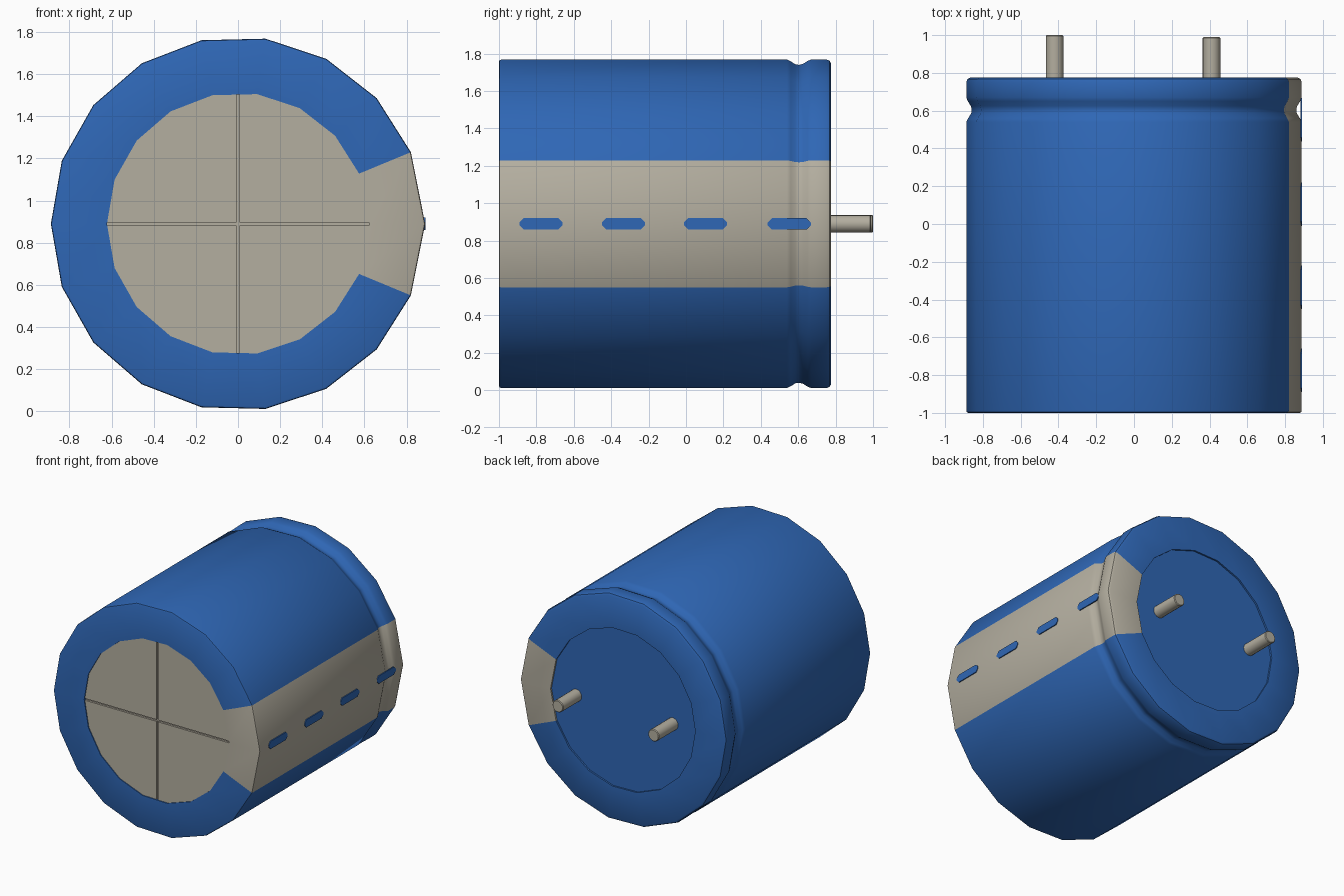
import bpy, bmesh, math

if "Cube" in bpy.data.objects:
    bpy.data.objects.remove(bpy.data.objects["Cube"])

CZ = 0.89          # height of the can's axis
R = 0.888          # sleeve radius
HALF = math.radians(22.5)   # half angle of the pale stripe


def material(name, rgb):
    m = bpy.data.materials.new(name)
    m.use_nodes = True
    m.diffuse_color = (*rgb, 1)
    bsdf = m.node_tree.nodes["Principled BSDF"]
    bsdf.inputs["Base Color"].default_value = (*rgb, 1)
    bsdf.inputs["Roughness"].default_value = 0.5
    return m


BLUE = material("sleeve blue", (0.028, 0.135, 0.465))
GREY = material("warm grey", (0.455, 0.425, 0.35))


def finish(name, bm, mats, smooth=True):
    bmesh.ops.recalc_face_normals(bm, faces=bm.faces[:])
    mesh = bpy.data.meshes.new(name)
    bm.to_mesh(mesh)
    bm.free()
    for m in mats:
        mesh.materials.append(m)
    ob = bpy.data.objects.new(name, mesh)
    bpy.context.collection.objects.link(ob)
    if smooth:
        bpy.ops.object.select_all(action='DESELECT')
        ob.select_set(True)
        bpy.context.view_layer.objects.active = ob
        bpy.ops.object.shade_smooth_by_angle(angle=math.radians(35))
    return ob


def lathe(name, profile, angles, mats, rule):
    """Turn (radius, y) points about the can's axis; rule picks each face's material."""
    bm = bmesh.new()
    rings = [[bm.verts.new((r * math.cos(a), y, CZ + r * math.sin(a))) for a in angles]
             for r, y in profile]
    n = len(angles)
    for a, b in zip(rings, rings[1:]):
        for i in range(n):
            j = (i + 1) % n
            f = bm.faces.new((a[i], a[j], b[j], b[i]))
            f.material_index = rule(f.calc_center_median())
    return finish(name, bm, mats)


def rod(name, x, z, radius, y0, y1, sides, mats, rule=None, bevel=0):
    """Capped cylinder along y."""
    bm = bmesh.new()
    ring = [bm.verts.new((x + radius * math.cos(2 * math.pi * i / sides), y0,
                          z + radius * math.sin(2 * math.pi * i / sides))) for i in range(sides)]
    cap = bm.faces.new(ring)
    ext = bmesh.ops.extrude_face_region(bm, geom=[cap])["geom"]
    top = [v for v in ext if isinstance(v, bmesh.types.BMVert)]
    bmesh.ops.translate(bm, verts=top, vec=(0, y1 - y0, 0))
    if not any(f.calc_center_median().y < y0 + 1e-5 for f in bm.faces):
        bm.faces.new(ring)
    if bevel:
        rim = [e for e in bm.edges if all(v.co.y > y1 - 1e-5 for v in e.verts)]
        bmesh.ops.bevel(bm, geom=rim, offset=bevel, segments=1, affect='EDGES')
    if rule:
        for f in bm.faces:
            f.material_index = rule(f.calc_center_median())
    return finish(name, bm, mats)


def prism(name, points, offset, mats):
    """Extrude a closed outline of 3D points by an offset."""
    bm = bmesh.new()
    f = bm.faces.new([bm.verts.new(p) for p in points])
    low = list(f.verts)
    ext = bmesh.ops.extrude_face_region(bm, geom=[f])["geom"]
    bmesh.ops.translate(bm, verts=[v for v in ext if isinstance(v, bmesh.types.BMVert)], vec=offset)
    if not any(set(g.verts) == set(low) for g in bm.faces):
        bm.faces.new(low)
    return finish(name, bm, mats, smooth=False)


# Shrink sleeve with crimp groove and folded end lips; two facets form the stripe
angles = [-HALF, 0] + [HALF + i * (2 * math.pi - 2 * HALF) / 16 for i in range(16)]
sleeve_profile = [(0.622, -0.98), (0.622, -1), (R - 0.012, -1), (R - 0.003, -0.996), (R, -0.985),
                  (R, 0.54), (R - 0.01, 0.56), (R - 0.026, 0.585), (R - 0.029, 0.605),
                  (R - 0.024, 0.625), (R - 0.008, 0.65), (R, 0.67), (R, 0.75),
                  (R - 0.006, 0.767), (R - 0.02, 0.775), (0.622, 0.775), (0.622, 0.755)]
lathe("sleeve", sleeve_profile, angles, [BLUE, GREY],
      lambda c: int(abs(math.atan2(c.z - CZ, c.x)) < HALF))

# Inner can: grey at the front, blue base at the back
rod("inner_can", 0, CZ, 0.7, -0.978, 0.762, 48, [BLUE, GREY], lambda c: int(c.y < -0.9))

# Vent end: four quarter plates separated by a scored cross
GAP, PR = 0.007, 0.65
edge = math.asin(GAP / PR)
for q, label in enumerate(("upper_left", "upper_right", "lower_right", "lower_left")):
    sx, sz = ((1, 1), (-1, 1), (-1, -1), (1, -1))[q]
    arc = [edge + (math.pi / 2 - 2 * edge) * i / 12 for i in range(13)]
    outline = [(GAP, GAP)] + [(PR * math.cos(a), PR * math.sin(a)) for a in arc]
    prism("vent_plate_" + label, [(sx * x, -0.993, CZ + sz * z) for x, z in outline],
          (0, 0.018, 0), [GREY])

# Polarity dashes along the stripe
L, H, C = 0.115, 0.03, 0.022
for i, y in enumerate((-0.775, -0.335, 0.105, 0.552)):
    outline = [(-L, -H + C), (-L + C, -H), (L - C, -H), (L, -H + C),
               (L, H - C), (L - C, H), (-L + C, H), (-L, H - C)]
    prism(f"polarity_dash_{i + 1}", [(R - 0.0075, y + a, CZ + b) for a, b in outline],
          (0.009, 0, 0), [BLUE])

# Terminal pins
rod("terminal_pin_left", 0.41, CZ, 0.047, 0.74, 0.99, 16, [GREY], bevel=0.005)
rod("terminal_pin_right", -0.42, CZ, 0.047, 0.74, 1.0, 16, [GREY], bevel=0.005)
